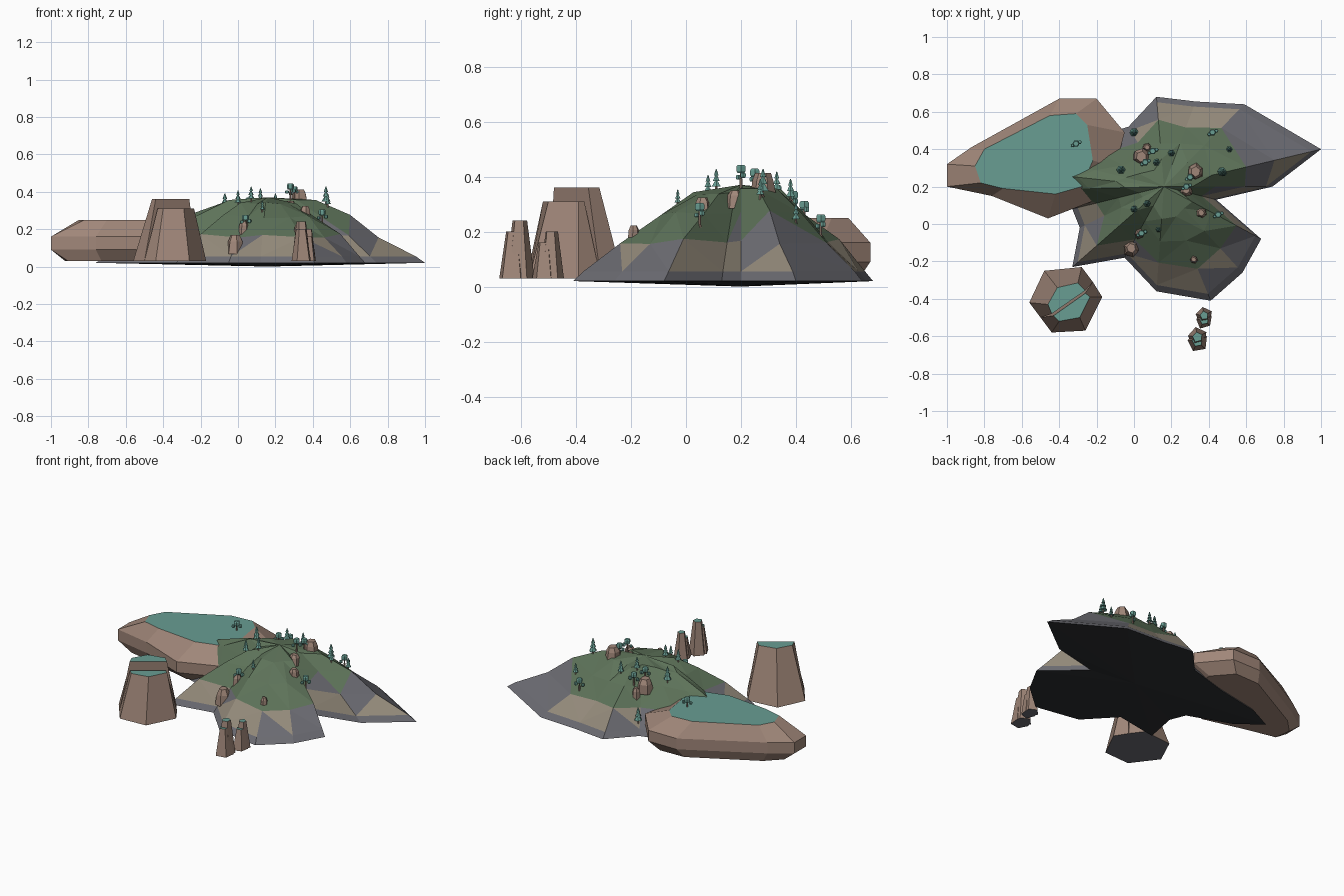
import bpy, bmesh, random
from math import cos, sin, tau
from mathutils import Vector
from mathutils.bvhtree import BVHTree

if "Cube" in bpy.data.objects:
    bpy.data.objects.remove(bpy.data.objects["Cube"])

random.seed(4)


def mat(name, r, g, b):
    m = bpy.data.materials.new(name)
    m.diffuse_color = (r, g, b, 1)
    m.use_nodes = True
    m.node_tree.nodes["Principled BSDF"].inputs["Base Color"].default_value = m.diffuse_color
    return m


GRASS = mat("grass", .11, .17, .10)
GREY = mat("grey_rock", .15, .15, .17)
SAND = mat("sand", .30, .26, .20)
BROWN = mat("brown_rock", .35, .24, .19)
TEAL = mat("teal", .14, .34, .29)
DARK = mat("dark_base", .025, .027, .03)


def finish(bm, name, mats):
    bmesh.ops.recalc_face_normals(bm, faces=bm.faces)
    me = bpy.data.meshes.new(name)
    bm.to_mesh(me)
    bm.free()
    for m in mats:
        me.materials.append(m)
    ob = bpy.data.objects.new(name, me)
    bpy.context.collection.objects.link(ob)
    return ob


def loft(bm, rings, side=0, top=1, bottom=2):
    """Skin equal-length rings of 3D points and cap both ends."""
    rows = [[bm.verts.new(p) for p in r] for r in rings]
    n = len(rows[0])
    for a, b in zip(rows, rows[1:]):
        for i in range(n):
            j = (i + 1) % n
            bm.faces.new((a[i], a[j], b[j], b[i])).material_index = side
    bm.faces.new(rows[0][::-1]).material_index = bottom
    bm.faces.new(rows[-1]).material_index = top


def flat(pts, z):
    return [(x, y, z) for x, y in pts]


def ring(x, y, z, r, n, turn=0, wobble=0):
    out = []
    for i in range(n):
        q = r * (1 + random.uniform(-wobble, wobble))
        a = turn + tau * i / n
        out.append((x + q * cos(a), y + q * sin(a), z))
    return out


# Island: star-shaped shoreline, rising through rings to the summit
shore = [(1, .40), (.59, .64), (.33, .655), (.12, .68), (-.03, .52), (-.3, .44),
         (-.6, .38), (-.76, .3), (-.6, .18), (-.33, .08), (-.29, -.02),
         (-.33, -.23), (-.05, -.18), (.12, -.36), (.41, -.41), (.58, -.26),
         (.68, -.08), (.44, .13), (.74, .20)]
CX, CY = .16, .2
profile = [(1, .02), (.94, .055), (.72, .165), (.5, .268), (.28, .345)]
bm = bmesh.new()
rows = []
for k, (t, z) in enumerate(profile):
    row = []
    for x, y in shore:
        s = t + (random.uniform(-.03, .03) if k > 1 else 0)
        h = z + (random.uniform(-.012, .012) if k > 1 else 0)
        row.append(bm.verts.new((CX + (x - CX) * s, CY + (y - CY) * s, h)))
    rows.append(row)
peak, base = bm.verts.new((CX, CY, .37)), bm.verts.new((CX, CY, 0))
n = len(shore)
for i in range(n):
    j = (i + 1) % n
    for a, b in zip(rows, rows[1:]):
        bm.faces.new((a[i], a[j], b[j], b[i]))
    bm.faces.new((rows[-1][i], rows[-1][j], peak))
    bm.faces.new((rows[0][j], rows[0][i], base)).material_index = 3
bmesh.ops.triangulate(bm, faces=bm.faces)
for f in bm.faces:
    z = f.calc_center_median().z
    if f.material_index == 3:
        continue
    if z < .05:
        f.material_index = 1
    elif z < .14:
        f.material_index = random.choice((1, 2, 2))
    elif z < .21:
        f.material_index = random.choice((0, 0, 1))
bmesh.ops.recalc_face_normals(bm, faces=bm.faces)
tree_bvh = BVHTree.FromBMesh(bm)
finish(bm, "island", (GRASS, GREY, SAND, DARK))


def ground(x, y):
    hit = tree_bvh.ray_cast(Vector((x, y, 2)), Vector((0, 0, -1)))[0]
    return hit.z if hit else .03


# Side plateau with bevelled cliff and teal top
outer = [(-1, .32), (-1, .20), (-.76, .15), (-.46, .03), (-.2, .13), (-.1, .3),
         (-.05, .49), (-.2, .67), (-.4, .67), (-.87, .41)]
inner = [(-.85, .31), (-.82, .22), (-.70, .19), (-.42, .16), (-.28, .2), (-.22, .34),
         (-.25, .53), (-.31, .59), (-.45, .58), (-.8, .4)]
foot = [(a * .5 + c * .5, b * .5 + d * .5) for (a, b), (c, d) in zip(outer, inner)]
bm = bmesh.new()
loft(bm, [flat(foot, .03), flat(outer, .09), flat(outer, .16), flat(inner, .25)], bottom=0)
finish(bm, "plateau", (BROWN, TEAL))

# Large sea stack, split in two halves of different height
halves = [
    ([(-.50, -.50), (-.56, -.42), (-.48, -.25), (-.28, -.23), (-.22, -.31)],
     [(-.44, -.48), (-.46, -.43), (-.41, -.34), (-.3, -.315), (-.26, -.355)], .36),
    ([(-.22, -.31), (-.17, -.39), (-.26, -.57), (-.44, -.58), (-.50, -.50)],
     [(-.26, -.37), (-.235, -.39), (-.29, -.5), (-.4, -.52), (-.43, -.49)], .31)]
bm = bmesh.new()
for lo, hi, z in halves:
    loft(bm, [flat(lo, .03), flat(hi, z)])
finish(bm, "large_sea_stack", (BROWN, TEAL, GREY))

# Pair of slim sea stacks, each with a lower shoulder
bm = bmesh.new()
for x, y, r, h in [(.34, -.61, .055, .24), (.375, -.495, .047, .20)]:
    for dy, z in ((.006, h), (-.018, h - .04)):
        loft(bm, [ring(x, y + dy, .03, r, 5, .5, .1),
                  ring(x, y + dy, z, r * .5, 5, .5, .1)])
finish(bm, "small_sea_stacks", (BROWN, TEAL, GREY))

# Boulders on the hill: x, y, radius, height
bm = bmesh.new()
for x, y, r, h in [(.33, .28, .048, .055), (-.015, -.13, .045, .07), (.03, -.05, .03, .04),
                   (.32, -.19, .022, .03), (.36, .06, .03, .035), (.04, .36, .05, .06),
                   (.07, .41, .025, .04), (.28, .18, .035, .035)]:
    z, a = ground(x, y), random.random()
    loft(bm, [ring(x, y, z - .03, r, 6, a, .1), ring(x, y, z + h * .5, r * .85, 6, a, .1),
              ring(x, y, z + h, r * .55, 6, a, .1)], top=0, bottom=0)
finish(bm, "boulders", (BROWN,))

# Pines: trunk and three stacked cones
bm = bmesh.new()
for x, y, h in [(-.07, .29, .10), (0, .49, .10), (.47, .28, .10), (.12, .33, .08),
                (.2, .38, .08), (.51, .4, .07), (.07, .11, .08), (0, .08, .08),
                (.13, -.03, .06), (.48, .27, .07)]:
    z = ground(x, y)
    loft(bm, [ring(x, y, z - .01, .005, 5), ring(x, y, z + h * .3, .004, 5)], top=0, bottom=0)
    for k in range(3):
        r = h * (.24 - .06 * k)
        zb = z + h * (.2 + .25 * k)
        loft(bm, [ring(x, y, zb, r, 6, k), ring(x, y, zb + h * .3, r * .15, 6, k)],
             side=1, bottom=1)
finish(bm, "pines", (BROWN, TEAL))

# Broadleaf trees: trunk, blocky crown and smaller side clumps
bm = bmesh.new()
for x, y, h in [(.1, .39, .08), (.42, .49, .075), (.28, .2, .085), (.04, -.05, .06),
                (.45, .05, .08), (-.31, .43, .05), (.3, .25, .06), (.06, .33, .07)]:
    z = .25 if x < -.25 else ground(x, y)
    loft(bm, [ring(x, y, z - .01, .006, 5), ring(x, y, z + h * .7, .004, 5)], top=0, bottom=0)
    for dx, dy, f, r in ((0, 0, .62, .019), (.02, .008, .42, .011), (-.018, -.01, .35, .010)):
        zb, d = z + h * f, r * 1.6
        loft(bm, [ring(x + dx, y + dy, zb, r * .75, 6), ring(x + dx, y + dy, zb + d * .25, r, 6),
                  ring(x + dx, y + dy, zb + d * .8, r, 6),
                  ring(x + dx, y + dy, zb + d, r * .75, 6)], side=1, bottom=1)
finish(bm, "broadleaf_trees", (BROWN, TEAL))
